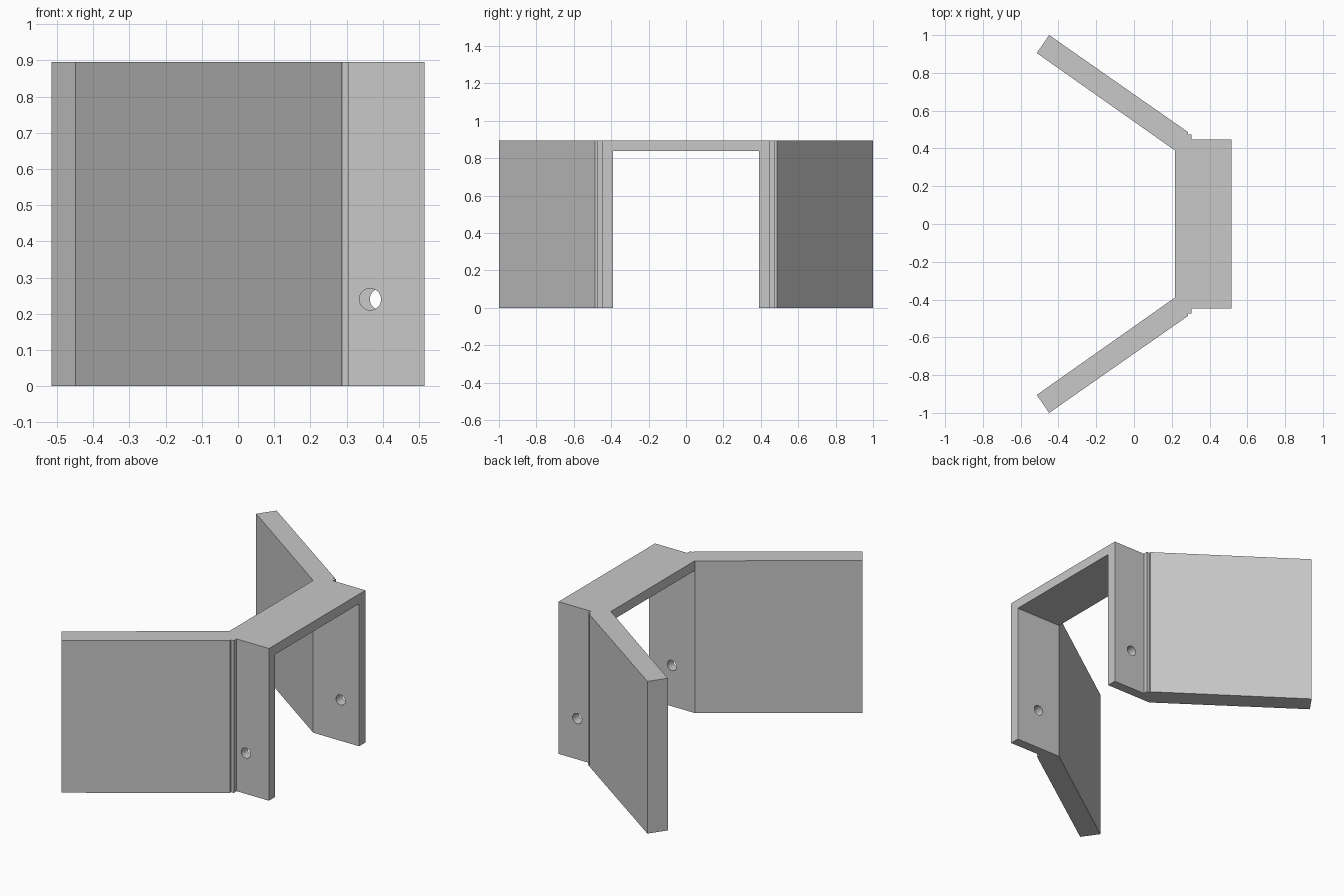
import bpy
import bmesh
from math import pi

old = bpy.data.objects.get("Cube")
if old:
    bpy.data.objects.remove(old, do_unlink=True)

HEIGHT = 0.895
BRIDGE_UNDERSIDE = 0.838
INNER_Y = 0.39

grey = bpy.data.materials.new("plain grey")
grey.use_nodes = True
colour = (0.58, 0.58, 0.58, 1)
grey.diffuse_color = colour
grey.node_tree.nodes["Principled BSDF"].inputs["Base Color"].default_value = colour


def cut(target, cutter):
    """Subtract a hidden helper from the target."""
    cutter.hide_render = True
    cutter.hide_set(True)
    mod = target.modifiers.new(cutter.name, 'BOOLEAN')
    mod.operation = 'DIFFERENCE'
    mod.solver = 'EXACT'
    mod.object = cutter


# Plan outline of one half: bridge edge, small step, splayed wing
half = [(0.515, 0.448), (0.305, 0.448), (0.305, 0.475), (0.287, 0.475),
        (0.287, 0.486), (-0.449, 1.0), (-0.515, 0.905), (0.216, INNER_Y)]
outline = half + [(x, -y) for x, y in reversed(half)]

# Bracket body extruded from the mirrored plan
bm = bmesh.new()
face = bm.faces.new([bm.verts.new((x, y, 0)) for x, y in outline])
result = bmesh.ops.extrude_face_region(bm, geom=[face])
top = [v for v in result["geom"] if isinstance(v, bmesh.types.BMVert)]
bmesh.ops.translate(bm, verts=top, vec=(0, 0, HEIGHT))
bmesh.ops.recalc_face_normals(bm, faces=bm.faces)
mesh = bpy.data.meshes.new("winged_bracket")
bm.to_mesh(mesh)
bm.free()
bracket = bpy.data.objects.new("winged_bracket", mesh)
bpy.context.collection.objects.link(bracket)
mesh.materials.append(grey)

# Opening between the legs, below the bridge
bpy.ops.mesh.primitive_cube_add(size=1, location=(0.4, 0, BRIDGE_UNDERSIDE - 0.5))
opening = bpy.context.object
opening.name = "opening_cutter"
opening.scale = (0.8, 2 * INNER_Y, 1)
opening.data.materials.append(grey)
cut(bracket, opening)

# One slightly offset bolt hole through each leg
for name, x, side in (("right", 0.365, -1), ("left", 0.394, 1)):
    bpy.ops.mesh.primitive_cylinder_add(vertices=32, radius=0.03, depth=0.2,
                                        location=(x, side * 0.42, 0.24),
                                        rotation=(pi / 2, 0, 0))
    hole = bpy.context.object
    hole.name = name + "_hole_cutter"
    hole.data.materials.append(grey)
    bpy.ops.object.shade_smooth()
    cut(bracket, hole)
